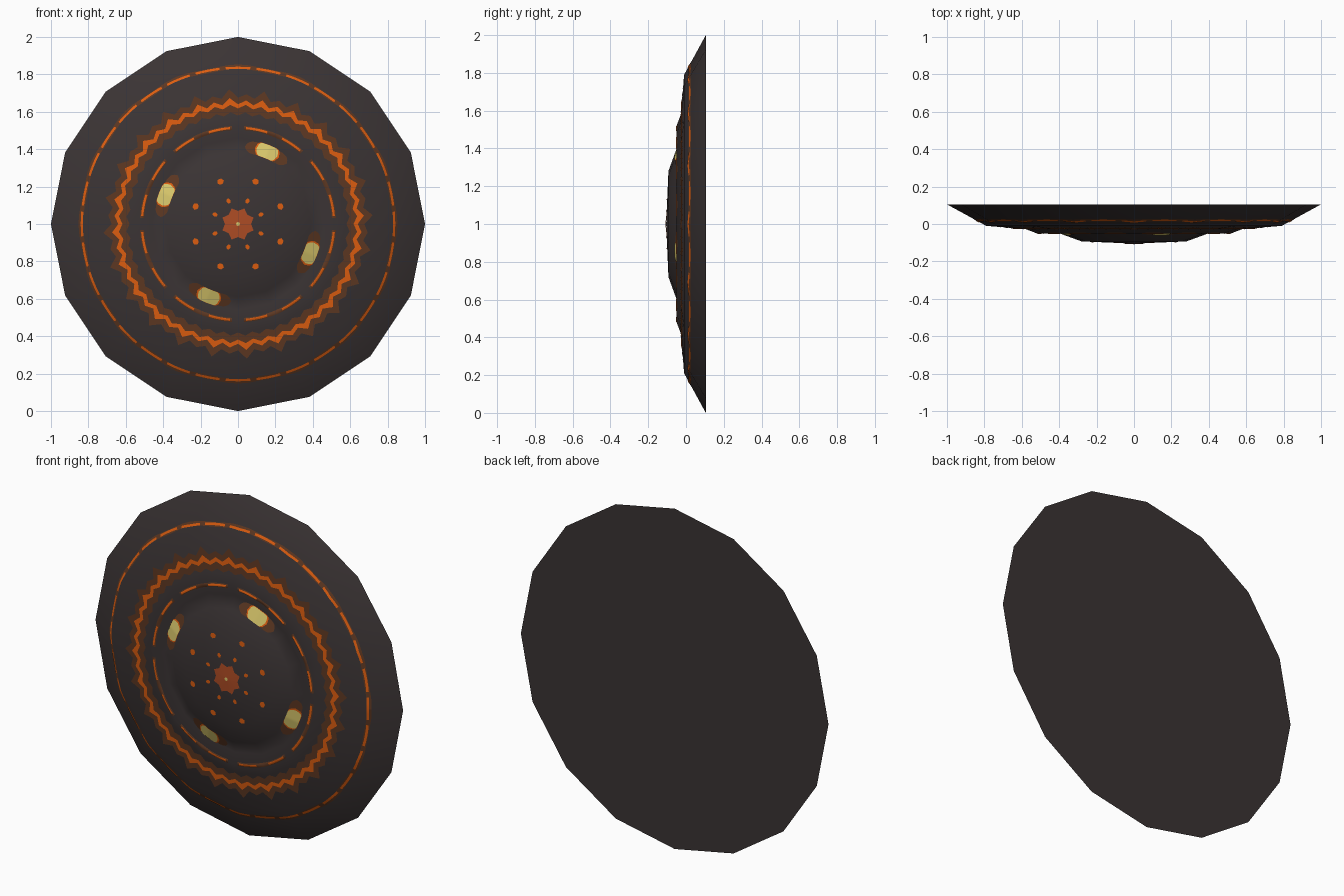
import bpy, math

if "Cube" in bpy.data.objects:
    bpy.data.objects.remove(bpy.data.objects["Cube"])

SIDES = 16
# front profile: (radius, y) from rim to centre
PROFILE = [(1.0, 0.105), (0.79, -0.01), (0.58, -0.027), (0.52, -0.05),
           (0.46, -0.027), (0.39, -0.053), (0.28, -0.093), (0.0, -0.105)]
BACK_Y = 0.105


def material(name, rgb):
    m = bpy.data.materials.new(name)
    m.diffuse_color = (*rgb, 1)
    m.use_nodes = True
    m.node_tree.nodes["Principled BSDF"].inputs["Base Color"].default_value = m.diffuse_color
    return m


IRON = material("dark_iron", (0.043, 0.034, 0.0345))
BROWN = material("scorched_brown", (0.110, 0.039, 0.016))
ORANGE = material("ember_orange", (0.72, 0.110, 0.005))
RUST = material("rust_red", (0.42, 0.072, 0.018))
YELLOW = material("pale_yellow", (0.70, 0.58, 0.15))


def depth(r, t):
    """y of the sixteen-sided front surface at radius r, angle t."""
    half = math.pi / SIDES
    r = r * math.cos(t % (2 * half) - half) / math.cos(half)
    for (r1, y1), (r0, y0) in zip(PROFILE, PROFILE[1:]):
        if r >= r0:
            return y0 + (y1 - y0) * (r - r0) / (r1 - r0)
    return PROFILE[-1][1]


def add_mesh(name, verts, faces, mat):
    me = bpy.data.meshes.new(name)
    me.from_pydata(verts, [], faces)
    me.materials.append(mat)
    ob = bpy.data.objects.new(name, me)
    bpy.context.collection.objects.link(ob)
    bpy.ops.object.select_all(action='DESELECT')
    ob.select_set(True)
    bpy.context.view_layer.objects.active = ob
    bpy.ops.object.shade_smooth_by_angle(angle=math.radians(45))
    return ob


def inlay(name, mat, lift, inner, outer, spans, steps, radial=3):
    """Thin painted strips hugging the front, between two radius functions."""
    verts, faces = [], []
    for a0, a1 in spans:
        base = len(verts)
        for i in range(steps + 1):
            s = i / steps
            t = a0 + (a1 - a0) * s
            lo, hi = inner(i, s), outer(i, s)
            for k in range(radial + 1):
                r = lo + (hi - lo) * k / radial
                verts.append((r * math.cos(t), depth(r, t) - lift, 1 + r * math.sin(t)))
        w = radial + 1
        for i in range(steps):
            for k in range(radial):
                a = base + i * w + k
                faces.append((a, a + 1, a + w + 1, a + w))
    return add_mesh(name, verts, faces, mat)


def spans_at(count, start, width):
    """Evenly repeated angular spans, in degrees."""
    return [(math.radians(start + 360 / count * k - width / 2),
             math.radians(start + 360 / count * k + width / 2)) for k in range(count)]


def flat(r):
    return lambda i, s: r


def teeth(low, high, tall=None):
    """Zigzag radius, every second peak optionally taller."""
    tall = high if tall is None else tall
    return lambda i, s: low if i % 2 == 0 else (tall if i % 4 == 1 else high)


def wave(r):
    """Slightly rippled circle."""
    return lambda i, s: r + 0.005 * math.cos(16 * 2 * math.pi * s)


def lens(mid, half, power=4):
    """Rounded patch edge."""
    return lambda i, s: mid + half * (1 - abs(2 * s - 1) ** power)


FULL = [(0, 2 * math.pi)]

# shield body: lathed front closed by a flat back
verts, faces = [], []
for r, y in PROFILE[:-1]:
    for k in range(SIDES):
        t = 2 * math.pi * k / SIDES
        verts.append((r * math.cos(t), y, 1 + r * math.sin(t)))
front_c = len(verts)
verts += [(0, PROFILE[-1][1], 1), (0, BACK_Y, 1)]
rings = len(PROFILE) - 1
for k in range(SIDES):
    n = (k + 1) % SIDES
    for j in range(rings - 1):
        o, i = j * SIDES, (j + 1) * SIDES
        faces.append((i + k, o + k, o + n, i + n))
    last = (rings - 1) * SIDES
    faces.append((front_c, last + k, last + n))
    faces.append((front_c + 1, n, k))
add_mesh("shield_body", verts, faces, IRON)

# jagged glowing middle ring
inlay("middle_ring_scorch", BROWN, 0.002, teeth(0.580, 0.598), teeth(0.675, 0.695, 0.722), FULL, 96)
inlay("middle_ring_glow", ORANGE, 0.004, teeth(0.618, 0.638), teeth(0.640, 0.662, 0.674), FULL, 96)

# thin rippled outer ring, glow broken into dashes
inlay("outer_ring_scorch", BROWN, 0.002, wave(0.826), wave(0.848), FULL, 96)
inlay("outer_ring_glow", ORANGE, 0.004, flat(0.829), flat(0.841), spans_at(32, 0, 9), 4)

# broken inner ring on the ridge
inlay("inner_ring_scorch", BROWN, 0.002, flat(0.503), flat(0.525), spans_at(8, 22.5, 38), 12)
inlay("inner_ring_glow", ORANGE, 0.004, flat(0.508), flat(0.520), spans_at(16, 11.25, 13), 4)

# four bright slots with scorched ends
inlay("slot_scorch", BROWN, 0.002, lens(0.415, -0.034, 8), lens(0.415, 0.034, 8), spans_at(4, 68, 34), 24, 4)
inlay("slot_glow", ORANGE, 0.004, lens(0.417, -0.037, 8), lens(0.417, 0.037, 8), spans_at(4, 68, 19), 16, 4)
inlay("slot_light", YELLOW, 0.006, lens(0.417, -0.036, 8), lens(0.417, 0.036, 8), spans_at(4, 68, 16.5), 16, 4)

# central star, its bright pip and surrounding sparks
inlay("centre_star", RUST, 0.003, flat(0.0), teeth(0.070, 0.090), FULL, 16, 1)
inlay("centre_pip", YELLOW, 0.006, flat(0.0), flat(0.010), FULL, 16, 1)
inlay("near_sparks", ORANGE, 0.003, lens(0.133, -0.013), lens(0.133, 0.013), spans_at(8, 22.5, 10), 4, 1)
inlay("far_sparks", ORANGE, 0.003, lens(0.245, -0.015), lens(0.245, 0.015), spans_at(8, 22.5, 9), 4, 1)
